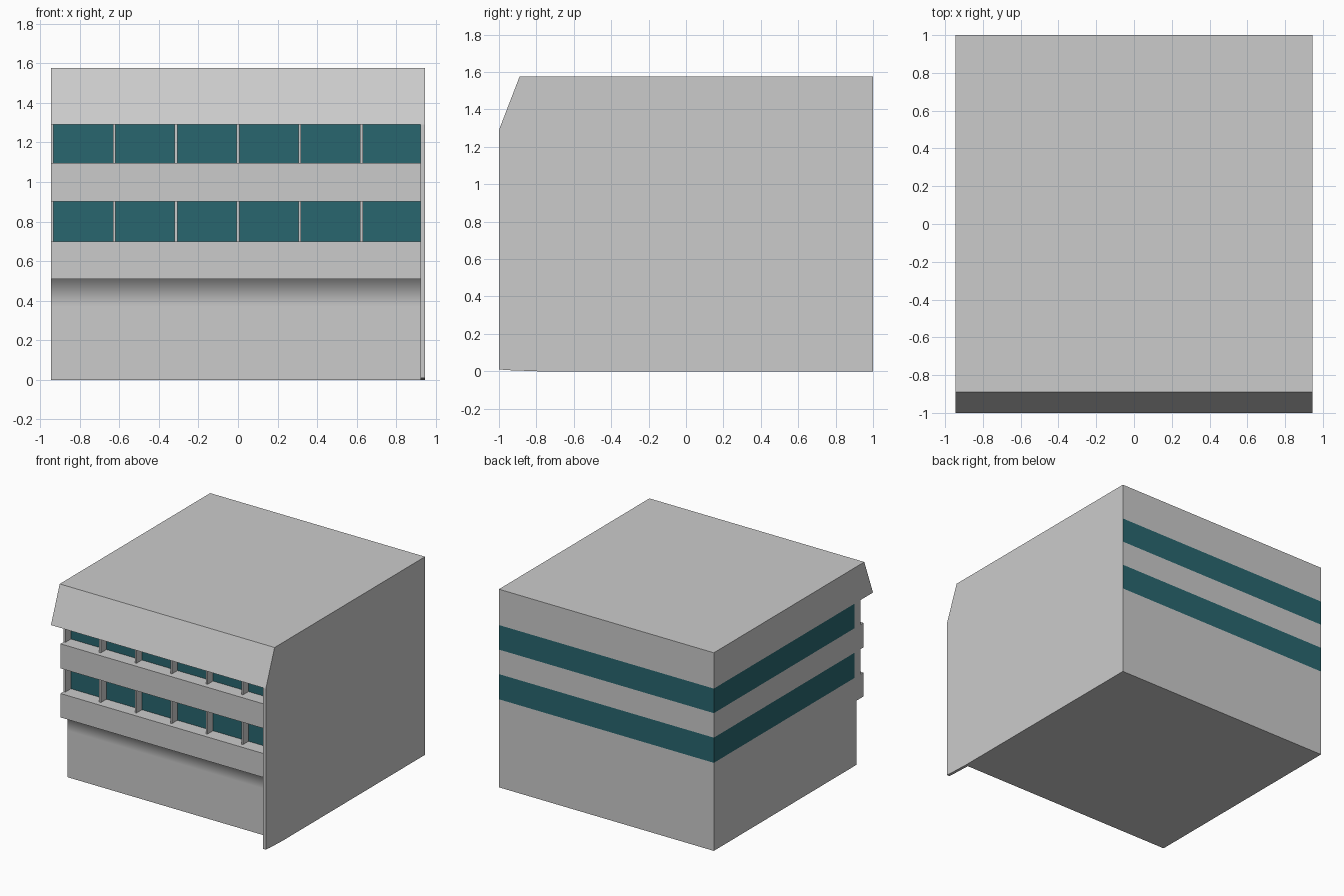
import bpy, bmesh

if "Cube" in bpy.data.objects:
    bpy.data.objects.remove(bpy.data.objects["Cube"])


def material(name, rgb):
    m = bpy.data.materials.new(name)
    m.diffuse_color = (*rgb, 1)
    m.use_nodes = True
    m.node_tree.nodes["Principled BSDF"].inputs["Base Color"].default_value = m.diffuse_color
    return m


GREY = material("grey_concrete", (0.6, 0.6, 0.6))
TEAL = material("teal_glass", (0.022, 0.134, 0.159))

WINDOWS = [(0.70, 0.90), (1.095, 1.29)]   # height of each window row
LEFT, PANEL, RIGHT = -0.945, 0.922, 0.945


def prism(name, profile, x0, x1, is_glass=None, smooth=(), open_right=False):
    """Extrude a (y, z) profile along x, cut it at window heights, colour by rule."""
    bm = bmesh.new()
    a = [bm.verts.new((x0, y, z)) for y, z in profile]
    b = [bm.verts.new((x1, y, z)) for y, z in profile]
    n = len(profile)
    bm.faces.new(a)
    if not open_right:
        bm.faces.new(b[::-1])
    for i in range(n):
        j = (i + 1) % n
        f = bm.faces.new((a[i], b[i], b[j], a[j]))
        f.smooth = i in smooth
    bmesh.ops.recalc_face_normals(bm, faces=bm.faces)
    if is_glass:
        for row in WINDOWS:
            for z in row:
                geom = bm.verts[:] + bm.edges[:] + bm.faces[:]
                bmesh.ops.bisect_plane(bm, geom=geom, dist=1e-5,
                                       plane_co=(0, 0, z), plane_no=(0, 0, 1))
        bm.normal_update()
        for f in bm.faces:
            z = f.calc_center_median().z
            in_row = any(lo < z < hi for lo, hi in WINDOWS)
            if in_row and abs(f.normal.z) < 0.5 and is_glass(f.normal):
                f.material_index = 1
    me = bpy.data.meshes.new(name)
    bm.to_mesh(me)
    bm.free()
    me.materials.append(GREY)
    me.materials.append(TEAL)
    ob = bpy.data.objects.new(name, me)
    bpy.context.collection.objects.link(ob)
    return ob


# building: recessed base, stepped balcony bands, recessed glass, sloped parapet
base, band, glass = -0.79, -0.88, -0.77
body = [(1, 0), (base, 0), (base, 0.37), (base, 0.51), (band, 0.51)]
for (lo, hi), front in zip(WINDOWS, (band, -1.0)):
    body += [(body[-1][0], lo), (glass, lo), (glass, hi), (front, hi)]
body += [(-0.89, 1.575), (1, 1.575)]
# the wall blends softly into the underside of the lowest band
prism("building_body", body, LEFT, PANEL, lambda nrm: True,
      smooth=(1, 2, 3), open_right=True)

# solid side wall reaching forward to the parapet edge
side = [(1, 0), (base, 0), (-0.95, 0.006), (-1, 0.01), (-1, 1.29),
        (-0.89, 1.575), (1, 1.575)]
prism("side_wall", side, PANEL, RIGHT, lambda nrm: nrm.y > 0.9)

# upright fins between the front windows
for r, (lo, hi) in enumerate(WINDOWS):
    for i in range(6):
        x = LEFT + 0.3125 * i
        prism(f"window_fin_{r}_{i}",
              [(glass, lo), (-0.84, lo), (-0.84, hi), (glass, hi)], x, x + 0.014)
